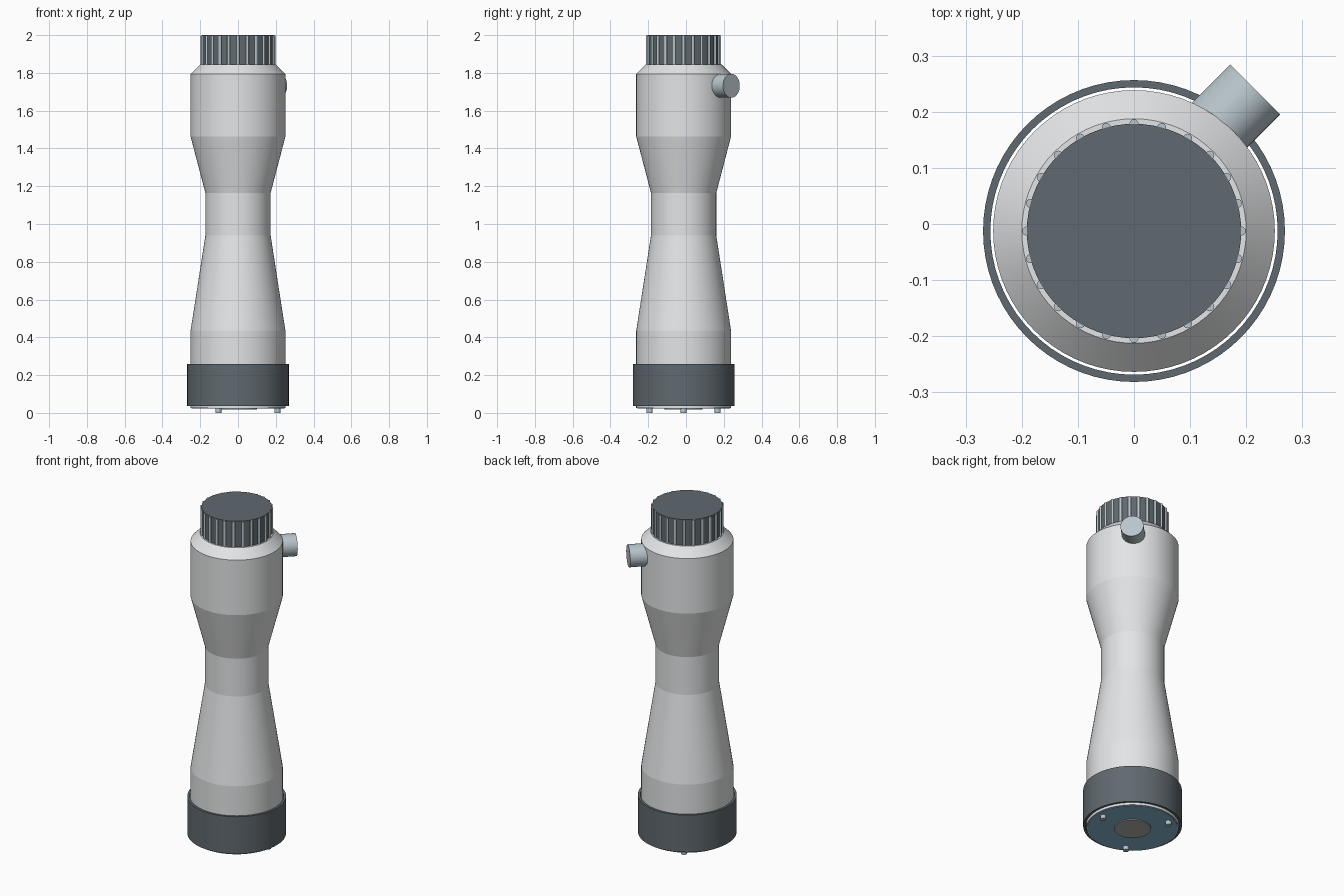
import bpy, bmesh, math
from mathutils import Matrix, Vector

cube = bpy.data.objects.get("Cube")
if cube:
    bpy.data.objects.remove(cube, do_unlink=True)

AXIS = Vector((0, -0.0125, 0))   # main tube axis
SIDES = 72


def material(name, rgb):
    m = bpy.data.materials.new(name)
    m.use_nodes = True
    m.diffuse_color = (*rgb, 1)
    m.node_tree.nodes["Principled BSDF"].inputs["Base Color"].default_value = (*rgb, 1)
    return m


light_grey = material("light grey", (0.77, 0.78, 0.79))
slate = material("dark slate", (0.118, 0.143, 0.16))
steel = material("pale steel", (0.48, 0.56, 0.6))
glass_blue = material("glass blue", (0.25, 0.5, 0.67))
window_grey = material("window grey", (0.45, 0.45, 0.44))


def finish(name, bm, mat):
    bmesh.ops.recalc_face_normals(bm, faces=bm.faces)
    mesh = bpy.data.meshes.new(name)
    bm.to_mesh(mesh)
    bm.free()
    mesh.materials.append(mat)
    obj = bpy.data.objects.new(name, mesh)
    bpy.context.collection.objects.link(obj)
    bpy.ops.object.select_all(action="DESELECT")
    obj.select_set(True)
    bpy.context.view_layer.objects.active = obj
    bpy.ops.object.shade_smooth_by_angle(angle=math.radians(8))
    return obj


def lathe(name, profile, mat, hollow=False):
    """Turn (radius, z) points around the tube axis; capped, or a hollow ring."""
    bm = bmesh.new()
    rings = []
    for r, z in profile:
        ring = []
        for i in range(SIDES):
            a = math.tau * i / SIDES
            ring.append(bm.verts.new(AXIS + Vector((r * math.cos(a), r * math.sin(a), z))))
        rings.append(ring)
    pairs = list(zip(rings, rings[1:]))
    if hollow:
        pairs.append((rings[-1], rings[0]))
    else:
        bm.faces.new(rings[0])
        bm.faces.new(rings[-1])
    for low, high in pairs:
        for i in range(SIDES):
            j = (i + 1) % SIDES
            bm.faces.new((low[i], low[j], high[j], high[i]))
    return finish(name, bm, mat)


def rods(name, count, ring_radius, radius, z0, z1, mat, sides):
    """Upright rods evenly spaced around the tube axis."""
    bm = bmesh.new()
    for i in range(count):
        a = math.tau * i / count
        at = AXIS + Vector((ring_radius * math.cos(a), ring_radius * math.sin(a), (z0 + z1) / 2))
        bmesh.ops.create_cone(bm, cap_ends=True, segments=sides, radius1=radius,
                              radius2=radius, depth=z1 - z0, matrix=Matrix.Translation(at))
    return finish(name, bm, mat)


# Waisted tube with a sloping shoulder
lathe("body", [(0.251, 0.026), (0.251, 0.435), (0.173, 0.938), (0.173, 1.165),
               (0.251, 1.463), (0.251, 1.794), (0.2, 1.845)], light_grey)

# Ribbed cap
lathe("cap", [(0.191, 1.84), (0.191, 2.0)], slate)
rods("cap_ribs", 24, 0.191, 0.008, 1.845, 1.998, steel, 16)

# Loose collar around the foot
lathe("base_collar", [(0.256, 0.037), (0.269, 0.037), (0.269, 0.26), (0.256, 0.26)],
      slate, hollow=True)

# Underside: plate, window and three pegs
lathe("bottom_plate", [(0.245, 0.023), (0.245, 0.03)], glass_blue)
lathe("bottom_window", [(0.1, 0.018), (0.1, 0.025)], window_grey)
rods("pegs", 3, 0.208, 0.016, 0.0, 0.03, steel, 24)

# Side knob pointing to the back left
bm = bmesh.new()
out = Vector((1, 1, 0)).normalized()
end = Vector((0.216, 0.24, 1.732))
length = 0.2
turn = Vector((0, 0, 1)).rotation_difference(out).to_matrix().to_4x4()
bmesh.ops.create_cone(bm, cap_ends=True, segments=SIDES, radius1=0.063, radius2=0.063,
                      depth=length, matrix=Matrix.Translation(end - out * length / 2) @ turn)
finish("side_knob", bm, steel)
